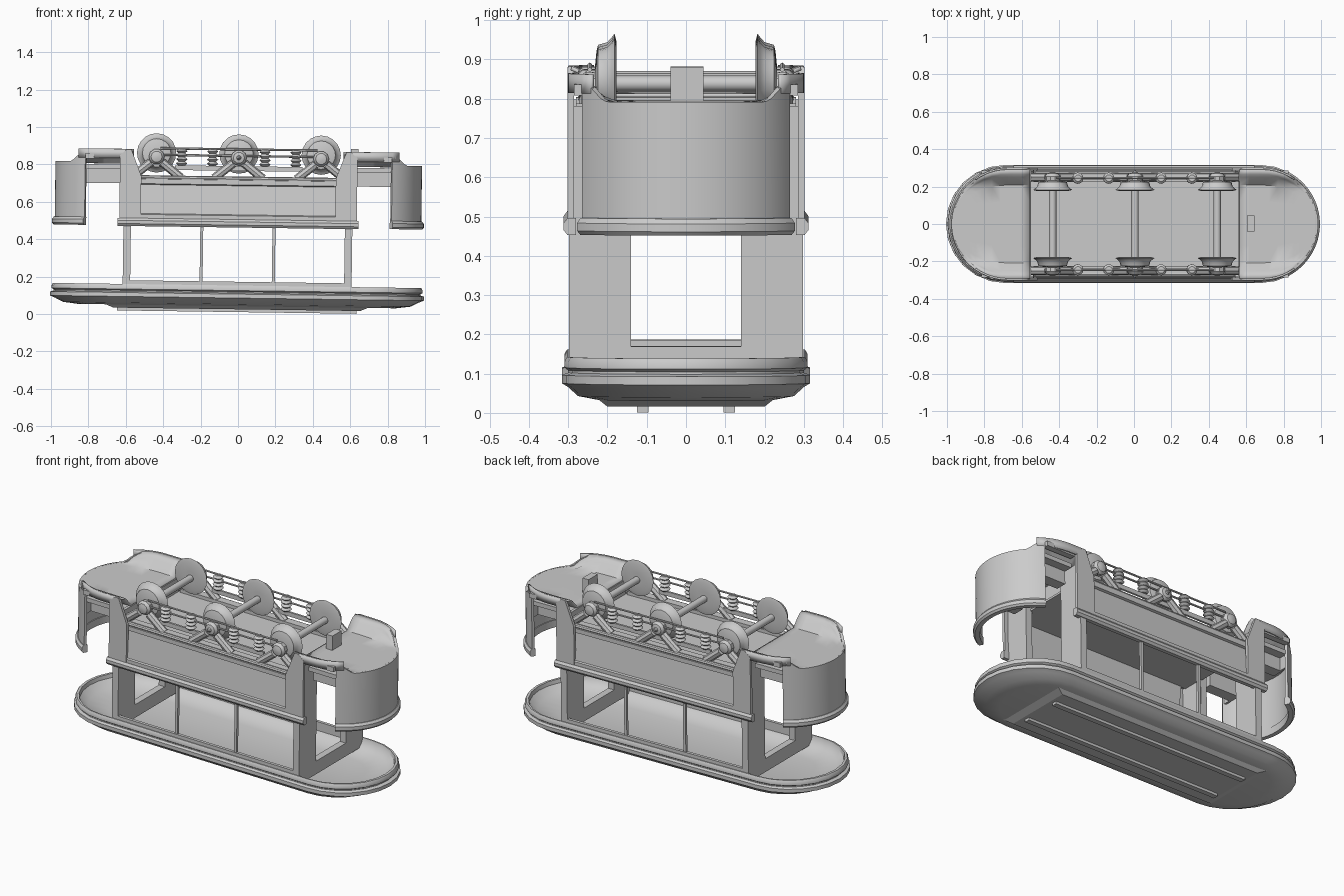
import bpy
import bmesh
import math
from mathutils import Matrix, Vector

cube = bpy.data.objects.get("Cube")
if cube:
    bpy.data.objects.remove(cube)

grey = bpy.data.materials.new("plain_grey")
grey.use_nodes = True
grey.diffuse_color = (0.6, 0.6, 0.6, 1)
grey.node_tree.nodes["Principled BSDF"].inputs["Base Color"].default_value = (0.6, 0.6, 0.6, 1)

# The whole car leans slightly end to end
TILT = (Matrix.Translation((0, 0, 0.5)) @ Matrix.Rotation(0.014, 4, "Y")
        @ Matrix.Translation((0, 0, -0.5)))


def finish(name, bm, smooth=True, solid=0):
    bmesh.ops.recalc_face_normals(bm, faces=bm.faces)
    bm.transform(TILT)
    mesh = bpy.data.meshes.new(name)
    bm.to_mesh(mesh)
    bm.free()
    mesh.materials.append(grey)
    ob = bpy.data.objects.new(name, mesh)
    bpy.context.collection.objects.link(ob)
    if solid:
        mod = ob.modifiers.new("thickness", "SOLIDIFY")
        mod.thickness = solid
        mod.offset = 0
    if smooth:
        bpy.ops.object.select_all(action="DESELECT")
        ob.select_set(True)
        bpy.context.view_layer.objects.active = ob
        bpy.ops.object.shade_smooth_by_angle(angle=math.radians(35))
    return ob


def loft(name, rings, closed=True, caps=True, smooth=True, solid=0):
    bm = bmesh.new()
    rows = [[bm.verts.new(p) for p in ring] for ring in rings]
    n = len(rows[0])
    for a, b in zip(rows, rows[1:]):
        for i in range(n if closed else n - 1):
            j = (i + 1) % n
            bm.faces.new((a[i], a[j], b[j], b[i]))
    if caps:
        bm.faces.new(rows[0])
        bm.faces.new(rows[-1])
    return finish(name, bm, smooth, solid)


def box(name, x, y, z):
    corners = [(x[0], y[0]), (x[1], y[0]), (x[1], y[1]), (x[0], y[1])]
    return loft(name, [[(a, b, h) for a, b in corners] for h in z], smooth=False)


def extrude_x(name, profile, x0, x1):
    return loft(name, [[(x, y, z) for y, z in profile] for x in (x0, x1)], smooth=False)


def lathe(name, centre, axis, profile, seg=16):
    rot = Vector((0, 0, 1)).rotation_difference(Vector(axis)).to_matrix()
    c = Vector(centre)
    turns = [math.tau * i / seg for i in range(seg)]
    return loft(name, [[c + rot @ Vector((r * math.cos(a), r * math.sin(a), t)) for a in turns]
                       for r, t in profile])


def rod(name, p, q, r, seg=8):
    d = Vector(q) - Vector(p)
    return lathe(name, p, d, [(r, 0), (r, d.length)], seg)


def half_width(x):
    t = max(0, (abs(x) - 0.68) / 0.295)
    return 0.296 * math.sqrt(max(0, 1 - t * t))


def oval(length, w, z, seg=12):
    c = min(0.68, length - w)
    pts = []
    for s in (1, -1):
        for i in range(seg + 1):
            a = math.pi * (i / seg - 0.5)
            pts.append((s * (c + (length - c) * math.cos(a)), s * w * math.sin(a), z))
    return pts


def edge_height(y):
    return 0.80 + 0.06 * min(1, max(0, (abs(y) - 0.21) / 0.055))


# Roof shell, hollow on the inner side, with two moulded rims
roof = [(0.80, 0.18, 0.075), (0.92, 0.26, 0.095), (0.965, 0.292, 0.13), (0.97, 0.297, 0.152),
        (0.985, 0.303, 0.152), (0.992, 0.31, 0.14), (0.992, 0.31, 0.125), (0.98, 0.30, 0.118),
        (0.98, 0.30, 0.112), (1.0, 0.316, 0.106), (1.0, 0.316, 0.085), (0.975, 0.30, 0.075),
        (0.93, 0.275, 0.052), (0.85, 0.225, 0.042)]
loft("roof", [oval(*r) for r in roof])

# Raised roof deck and its two boards
loft("roof_deck", [[(sx * x, sy * y, z) for sx, sy in ((1, 1), (-1, 1), (-1, -1), (1, -1))]
                   for x, y, z in ((0.72, 0.23, 0.05), (0.66, 0.20, 0.025))], smooth=False)
for s in (-1, 1):
    y = s * 0.11
    box("roof_board", (-0.64, 0.64), (y - 0.015, y + 0.015), (0.01, 0.03))

# Saloon floor
box("saloon_floor", (-0.58, 0.58), (-0.265, 0.265), (0.7, 0.712))

for s, side in ((-1, "front"), (1, "back")):
    # Side wall: sill rail, leaning panel, frame rail
    sill = [(0.28, 0.462), (0.302, 0.462), (0.312, 0.475), (0.312, 0.492), (0.302, 0.505), (0.28, 0.505)]
    extrude_x(side + "_sill", [(s * y, z) for y, z in sill], -0.645, 0.645)
    panel = [(0.285, 0.50), (0.30, 0.50), (0.30, 0.525), (0.292, 0.53), (0.272, 0.685),
             (0.285, 0.69), (0.285, 0.715), (0.258, 0.72), (0.26, 0.69), (0.282, 0.53)]
    extrude_x(side + "_panel", [(s * y, z) for y, z in panel], -0.54, 0.54)
    rod(side + "_frame_rail", (-0.54, s * 0.27, 0.722), (0.54, s * 0.27, 0.722), 0.012)
    box(side + "_window_header", (-0.61, 0.61), sorted((s * 0.28, s * 0.298)), (0.12, 0.172))
    for x in (-0.193, 0.193):
        box(side + "_window_post", (x - 0.008, x + 0.008), sorted((s * 0.28, s * 0.295)), (0.14, 0.47))
    for e in (-1, 1):
        outline = [(0.52, 0.50), (0.635, 0.50), (0.635, 0.84), (0.60, 0.872), (0.575, 0.872), (0.52, 0.73)]
        loft(side + "_corner_panel", [[(e * x, s * y, z) for x, z in outline] for y in (0.285, 0.302)],
             smooth=False)
        # Bulkhead beside the inner doorway
        box(side + "_bulkhead", sorted((e * 0.572, e * 0.612)), sorted((s * 0.14, s * 0.298)), (0.10, 0.79))
        # Entrance steps
        for y0, y1, z0, z1 in ((0.25, 0.285, 0.82, 0.848), (0.20, 0.255, 0.765, 0.79), (0.14, 0.205, 0.69, 0.79)):
            box(side + "_entrance_step", sorted((e * 0.635, e * 0.82)), sorted((s * y0, s * y1)), (z0, z1))
        box(side + "_step_cheek", sorted((e * 0.82, e * 0.832)), sorted((s * 0.14, s * 0.258)), (0.69, 0.788))
        # Curved skirt over the entrance
        xs = [0.575 + 0.28 * i / 8 for i in range(9)]
        loft(side + "_skirt", [[(e * x, s * half_width(x), z) for x in xs] for z in (0.825, 0.874)],
             closed=False, caps=False, solid=0.01)

# Rounded platforms at both ends
for e, end in ((-1, "right"), (1, "left")):
    fractions = (-1, -0.92, -0.87, -0.72, -0.4, 0, 0.4, 0.72, 0.87, 0.92, 1)
    rows = []
    for i in range(13):
        x = 0.56 + 0.41 * math.sin(math.pi / 2 * i / 12)
        w = half_width(x) - 0.004
        rows.append([(e * x, w * f, edge_height(w * f) + (0.01 if abs(f) == 1 and x < 0.85 else 0))
                     for f in fractions])
    loft(end + "_platform_floor", rows, closed=False, caps=False, solid=0.01)
    box(end + "_platform_riser", sorted((e * 0.555, e * 0.572)), (-0.28, 0.28), (0.705, 0.796))
    box(end + "_doorway_lintel", sorted((e * 0.572, e * 0.612)), (-0.14, 0.14), (0.10, 0.178))

    # Curved end dash with a bumper moulding on its free edge
    arc = [math.radians(62) * i / 16 for i in range(-16, 17)]

    def dash_point(a, out, z):
        return (e * (0.68 + (0.30 + out) * math.cos(a)), (0.30 + out) * math.sin(a), z)

    dash = []
    for a in arc:
        top = edge_height(0.30 * math.sin(a)) + 0.005
        dash.append([dash_point(a, -0.015, 0.48), dash_point(a, 0, 0.48),
                     dash_point(a, 0, top), dash_point(a, -0.015, top)])
    loft(end + "_dash", dash)
    bumper = ((-0.02, 0.465), (0.005, 0.465), (0.014, 0.475), (0.014, 0.495), (0.004, 0.508), (-0.02, 0.508))
    loft(end + "_dash_moulding", [[dash_point(a, o, z) for o, z in bumper] for a in arc])

# Small block on the left platform
box("drawbar_block", (0.60, 0.64), (-0.04, 0.045), (0.80, 0.89))

# Running gear: three axles with wheels, boxes, springs and braces
AXLE = 0.855
wheel = [(0.03, -0.015), (0.085, -0.015), (0.105, -0.01), (0.095, -0.003), (0.083, 0.008),
         (0.076, 0.032), (0.06, 0.036), (0.02, 0.04)]
hub = [(0.022, 0), (0.04, 0.005), (0.042, 0.03), (0.03, 0.045), (0.012, 0.05)]
coil = [(0.03 if i % 2 else 0.018, 0.011 * i) for i in range(9)]
for x in (-0.44, 0, 0.44):
    rod("axle", (x, -0.2, AXLE - 0.01), (x, 0.2, AXLE - 0.01), 0.02, 12)
    for s in (-1, 1):
        lathe("wheel", (x, s * 0.192, AXLE), (0, s, 0), wheel, 20)
        lathe("axle_box", (x, s * 0.225, AXLE - 0.02), (0, s, 0), hub, 10)
        for d in (-1, 1):
            rod("axle_brace", (x + d * 0.03, s * 0.25, AXLE - 0.05), (x + d * 0.13, s * 0.25, 0.725), 0.023)
for s in (-1, 1):
    y = s * 0.245
    lathe("centre_pin", (0, s * 0.27, AXLE - 0.02), (0, s, 0), [(0.016, 0), (0.004, 0.02)], 8)
    for x in (-0.305, -0.14, 0.14, 0.305):
        lathe("spring", (x, y, 0.79), (0, 0, 1), coil, 12)
    for z in (0.845, 0.88):
        rod("equaliser_rod", (-0.42, y, z), (0.42, y, z), 0.006, 6)
    box("truck_bar", (-0.34, 0.34), (y - 0.006, y + 0.006), (0.765, 0.79))
    box("truck_frame", (-0.54, 0.54), (y - 0.02, y + 0.02), (0.715, 0.735))
